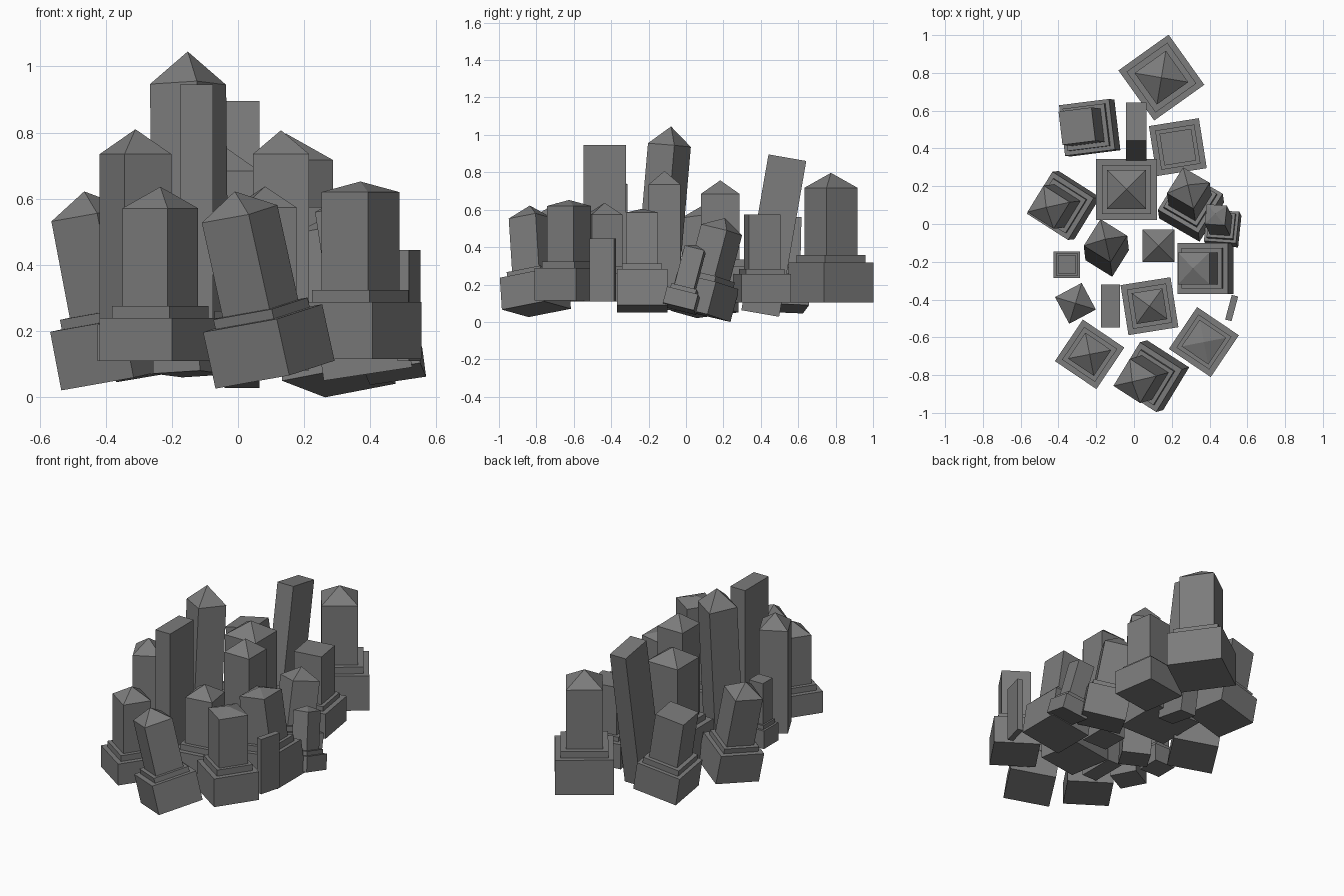
import bpy, bmesh, math
from mathutils import Matrix, Vector

if "Cube" in bpy.data.objects:
    bpy.data.objects.remove(bpy.data.objects["Cube"])

# Dark grey stone
stone = bpy.data.materials.new("dark_stone")
stone.diffuse_color = (0.2, 0.2, 0.2, 1)
stone.use_nodes = True
stone.node_tree.nodes["Principled BSDF"].inputs["Base Color"].default_value = stone.diffuse_color


def stack(name, foot, apex, turn, rings, tip=0.0):
    """Square rings (size_x, size_y, height) joined bottom to top, closed flat or with a
    pyramid of height tip, leaning so that the axis runs from foot to apex."""
    foot, apex = Vector(foot), Vector(apex)
    axis = apex - foot
    bm = bmesh.new()
    loops = []
    for sx, sy, z in rings:
        loops.append([bm.verts.new((sx / 2 * a, sy / 2 * b, z))
                      for a, b in ((-1, -1), (1, -1), (1, 1), (-1, 1))])
    bm.faces.new(loops[0][::-1])
    for lo, hi in zip(loops, loops[1:]):
        for i in range(4):
            j = (i + 1) % 4
            bm.faces.new((lo[i], lo[j], hi[j], hi[i]))
    top = loops[-1]
    if tip:
        point = bm.verts.new((0, 0, rings[-1][2] + tip))
        for i in range(4):
            bm.faces.new((top[i], top[(i + 1) % 4], point))
    else:
        bm.faces.new(top)
    lean = Vector((0, 0, 1)).rotation_difference(axis).to_matrix().to_4x4()
    bm.transform(lean @ Matrix.Rotation(math.radians(turn), 4, 'Z'))
    bmesh.ops.recalc_face_normals(bm, faces=bm.faces)
    mesh = bpy.data.meshes.new(name)
    bm.to_mesh(mesh)
    bm.free()
    mesh.materials.append(stone)
    obj = bpy.data.objects.new(name, mesh)
    obj.location = foot
    bpy.context.collection.objects.link(obj)


def monument(name, foot, apex, turn, base, base_h, step, step_h, shaft, tip):
    """Shaft on a square plinth with one step."""
    length = (Vector(apex) - Vector(foot)).length
    h2 = base_h + step_h
    stack(name, foot, apex, turn,
          [(base, base, 0), (base, base, base_h), (step, step, base_h), (step, step, h2),
           (shaft, shaft, h2), (shaft, shaft, length - tip)], tip)


def pillar(name, foot, apex, turn, sx, sy, tip=0.0):
    """Plain shaft or slab without plinth."""
    length = (Vector(apex) - Vector(foot)).length
    stack(name, foot, apex, turn, [(sx, sy, 0), (sx, sy, length - tip)], tip)


# Upright monuments on plinths: x, y, foot z, apex z, then turn and sizes
for name, x, y, z0, z1, *rest in (
    ("rear_monument", .145, .775, .105, .797, 35.5, .326, .212, .265, .04, .204, .08),
    ("rear_right_monument", .232, .407, .105, .575, 9, .268, .15, .21, .028, .17, 0),
    ("centre_monument", -.04, .183, .11, .757, 0, .322, .19, .26, .035, .208, .073),
    ("right_front_monument", .37, -.625, .115, .652, -34, .267, .172, .21, .037, .17, .032),
    ("left_front_monument", -.235, -.69, .11, .636, -34, .265, .13, .21, .035, .165, .065),
    ("middle_front_monument", .082, -.435, .11, .637, 9, .268, .15, .21, .035, .165, .063),
    ("small_left_monument", -.355, -.215, .11, .495, 0, .14, .11, .115, .025, .095, 0),
):
    monument(name, (x, y, z0), (x, y, z1), *rest)

# Leaning monuments on plinths
monument("leaning_rear_left", (-.22, .508, .073), (-.302, .518, .55), 7,
         .27, .17, .225, .035, .178, 0)
monument("leaning_left", (-.357, .1, .055), (-.465, .088, .622), -32,
         .262, .18, .21, .03, .166, .07)
monument("leaning_front", (.112, -.8, .068), (-.01, -.835, .622), -32,
         .268, .175, .212, .03, .17, .07)
monument("leaning_right_rear", (.305, .072, .045), (.285, .207, .555), -31,
         .25, .18, .205, .03, .165, .065)
monument("leaning_right", (.393, -.235, .07), (.312, -.235, .605), 0,
         .27, .195, .215, .035, .17, .033)
monument("small_leaning_right", (.475, -.035, .07), (.43, .055, .412), -5,
         .172, .09, .14, .025, .108, .025)

# Plain pointed obelisks
pillar("tall_obelisk", (-.142, -.165, .07), (-.152, -.08, 1.045), -32, .167, .167, .1)
pillar("right_obelisk", (.13, -.115, .08), (.13, -.115, .807), 0, .17, .17, .072)
pillar("left_obelisk", (-.31, -.42, .11), (-.31, -.42, .81), 28, .16, .16, .075)

# Flat slabs
pillar("tall_slab", (-.125, -.435, .11), (-.125, -.435, .945), 0, .10, .228)
pillar("leaning_slab", (.012, .397, .045), (.012, .542, .878), 0, .107, .205)
pillar("low_slab", (.517, -.445, .11), (.517, -.445, .445), -15, .035, .135)
